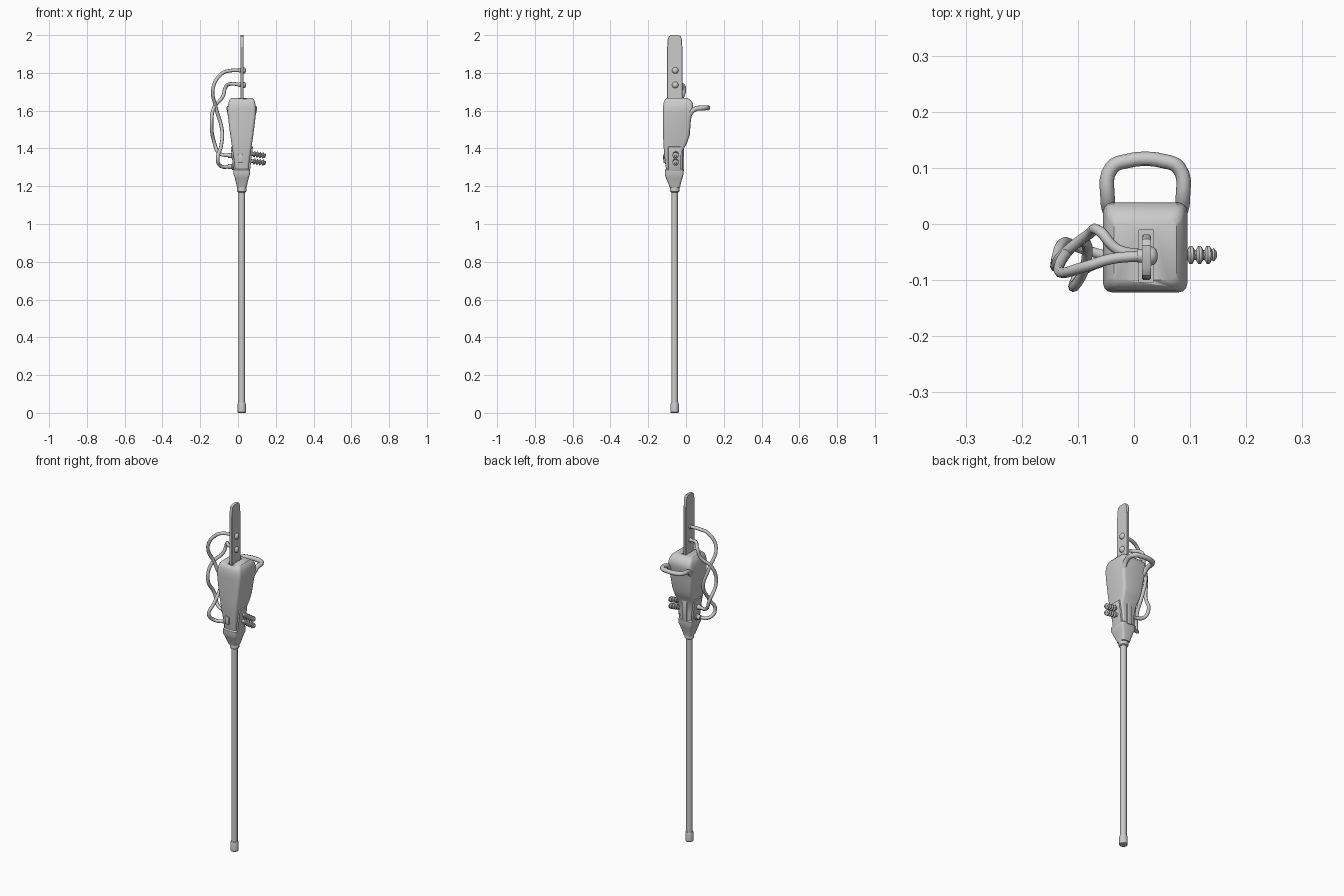
import bpy, bmesh, math
from mathutils import Matrix, Vector

if "Cube" in bpy.data.objects:
    bpy.data.objects.remove(bpy.data.objects["Cube"])

CX, CY = 0.02, -0.06


def finish(name, bm, angle=35):
    bmesh.ops.recalc_face_normals(bm, faces=bm.faces)
    me = bpy.data.meshes.new(name)
    bm.to_mesh(me)
    bm.free()
    ob = bpy.data.objects.new(name, me)
    bpy.context.collection.objects.link(ob)
    smooth(ob, angle)
    return ob


def smooth(ob, angle=35):
    bpy.ops.object.select_all(action='DESELECT')
    ob.select_set(True)
    bpy.context.view_layer.objects.active = ob
    bpy.ops.object.shade_smooth_by_angle(angle=math.radians(angle))


def skin(name, rings, angle=35):
    bm = bmesh.new()
    loops = [[bm.verts.new(p) for p in r] for r in rings]
    n = len(loops[0])
    for a, b in zip(loops, loops[1:]):
        for i in range(n):
            bm.faces.new((a[i], a[(i + 1) % n], b[(i + 1) % n], b[i]))
    bm.faces.new(loops[0])
    bm.faces.new(loops[-1])
    return finish(name, bm, angle)


def lathe(name, profile, start, axis=(0, 0, 1), n=16):
    """Revolve (radius, distance) pairs about an axis."""
    rot = Vector(axis).to_track_quat('Z', 'Y').to_matrix()
    rings = [[rot @ Vector((r * math.cos(2 * math.pi * i / n),
                            r * math.sin(2 * math.pi * i / n), h)) + Vector(start)
              for i in range(n)] for r, h in profile]
    return skin(name, rings)


def loft(name, sections, angle=35):
    """Stack rounded rectangles: z, half width, y min, y max, corner radius."""
    rings = []
    for z, hw, y0, y1, c in sections:
        ring = []
        for k, (x, y) in enumerate([(hw - c, y1 - c), (c - hw, y1 - c),
                                    (c - hw, y0 + c), (hw - c, y0 + c)]):
            for j in range(4):
                t = math.pi / 2 * (k + j / 3)
                ring.append((CX + x + c * math.cos(t), y + c * math.sin(t), z))
        rings.append(ring)
    return skin(name, rings, angle)


def box(name, centre, size, rot=0, bevel=0.003):
    bm = bmesh.new()
    bmesh.ops.create_cube(bm, size=1, matrix=Matrix.Translation(centre)
                          @ Matrix.Rotation(rot, 4, 'Y') @ Matrix.Diagonal((*size, 1)))
    if bevel:
        bmesh.ops.bevel(bm, geom=bm.edges[:], offset=bevel, segments=2,
                        affect='EDGES', profile=0.5)
    return finish(name, bm)


def tube(name, pts, radius):
    cu = bpy.data.curves.new(name, 'CURVE')
    cu.dimensions = '3D'
    cu.bevel_depth, cu.bevel_resolution, cu.resolution_u = radius, 2, 5
    cu.use_fill_caps = True
    sp = cu.splines.new('BEZIER')
    sp.bezier_points.add(len(pts) - 1)
    for b, p in zip(sp.bezier_points, pts):
        b.co = p
        b.handle_left_type = b.handle_right_type = 'AUTO'
    ob = bpy.data.objects.new(name, cu)
    bpy.context.collection.objects.link(ob)
    bpy.ops.object.select_all(action='DESELECT')
    ob.select_set(True)
    bpy.context.view_layer.objects.active = ob
    bpy.ops.object.convert(target='MESH')
    smooth(bpy.context.object, 50)


# Pole with end cap and upper collar
lathe('pole', [(0.017, 0.03), (0.017, 1.2)], (CX, CY, 0))
lathe('end_cap', [(0.019, 0), (0.022, 0.004), (0.022, 0.045), (0.019, 0.055)], (CX, CY, 0))
lathe('collar', [(0.019, 0), (0.025, 0.004), (0.025, 0.022), (0.022, 0.035)], (CX, CY, 1.168))

# Socket holding the pole
loft('socket', [(1.192, 0.024, -0.087, -0.031, 0.012), (1.205, 0.028, -0.09, -0.03, 0.012),
                (1.245, 0.037, -0.107, -0.018, 0.012), (1.262, 0.043, -0.112, -0.014, 0.01),
                (1.285, 0.043, -0.112, -0.014, 0.01), (1.292, 0.037, -0.106, -0.02, 0.01)])

# Tapering housing
housing = loft('housing', [
    (1.275, 0.034, -0.104, -0.018, 0.01), (1.33, 0.04, -0.111, -0.018, 0.012),
    (1.39, 0.049, -0.117, -0.016, 0.014), (1.43, 0.055, -0.12, 0.006, 0.015),
    (1.47, 0.061, -0.121, 0.02, 0.016), (1.54, 0.07, -0.122, 0.025, 0.016),
    (1.59, 0.075, -0.122, 0.033, 0.016), (1.615, 0.075, -0.122, 0.038, 0.016),
    (1.64, 0.071, -0.119, 0.036, 0.016), (1.657, 0.066, -0.113, 0.022, 0.016),
    (1.668, 0.056, -0.1, 0.008, 0.014)], 40)

# Slot in the housing top
cutter = box('slot_cutter', (CX + 0.002, CY + 0.003, 1.67), (0.026, 0.092, 0.09), bevel=0)
cutter.hide_render = True
cutter.hide_set(True)
cut = housing.modifiers.new('slot', 'BOOLEAN')
cut.object, cut.operation = cutter, 'DIFFERENCE'

# Blade with rounded tip
outline = [(-0.1, 1.6), (-0.1, 1.93), (-0.097, 1.975), (-0.092, 1.992), (-0.08, 2.0),
           (-0.038, 2.0), (-0.027, 1.992), (-0.022, 1.975), (-0.019, 1.93), (-0.019, 1.6)]
skin('blade', [[(x, CY + (y - CY) * s, z) for y, z in outline]
               for x, s in ((0.014, 0.94), (0.017, 1), (0.027, 1), (0.03, 0.94))])

# Terminals through the blade, and cable fittings
for i, z in enumerate((1.813, 1.736)):
    lathe(f'blade_stud_{i}', [(0.012, -0.016), (0.012, 0.008), (0.017, 0.009), (0.016, 0.014),
                              (0.011, 0.019), (0.004, 0.021)], (CX + 0.001, -0.057, z), (1, 0, 0))
for i, z in enumerate((1.362, 1.304)):
    lathe(f'cable_fitting_{i}', [(0.018, 0), (0.018, 0.022), (0.013, 0.026), (0.013, 0.045)],
          (-0.008, CY, z), (-1, 0, 0), 12)

# Two crossing cables
tube('cable_outer', [(0.014, -0.057, 1.813), (-0.04, -0.062, 1.812), (-0.087, -0.076, 1.795),
                     (-0.132, -0.086, 1.72), (-0.115, -0.045, 1.61), (-0.085, -0.035, 1.5),
                     (-0.09, -0.085, 1.41), (-0.108, -0.112, 1.345), (-0.09, -0.082, 1.306),
                     (-0.035, CY, 1.304)], 0.0095)
tube('cable_inner', [(0.014, -0.055, 1.736), (-0.03, -0.045, 1.742), (-0.062, -0.012, 1.73),
                     (-0.08, -0.018, 1.675), (-0.127, -0.055, 1.617), (-0.14, -0.075, 1.525),
                     (-0.125, -0.033, 1.43), (-0.1, -0.042, 1.375), (-0.04, CY, 1.362)], 0.0095)

# Carrying handle
half = [(-0.04, 0.012, 1.57), (-0.047, 0.045, 1.607), (-0.04, 0.1, 1.615), (-0.008, 0.113, 1.615)]
tube('handle', half + [(CX, 0.116, 1.615)] + [(2 * CX - x, y, z) for x, y, z in half[::-1]], 0.013)

# Side brackets and a cross strap on the front and back
for s in (-1, 1):
    box(f'side_bracket_{s}', (CX + s * 0.043, CY, 1.345), (0.016, 0.068, 0.13), s * 0.12)
box('back_rib', (CX, -0.019, 1.345), (0.03, 0.018, 0.13))
box('front_latch', (CX - 0.008, -0.114, 1.345), (0.026, 0.012, 0.045))

# Ribbed insulators
ribs = [(0.013, 0)]
for k in range(4):
    h = 0.028 + k * 0.0155
    ribs += [(0.009, h), (0.016, h + 0.004), (0.016, h + 0.009), (0.009, h + 0.013)]
ribs += [(0.012, 0.091), (0.006, 0.096)]
for i, z in enumerate((1.374, 1.336)):
    lathe(f'insulator_{i}', ribs, (0.052, -0.055, z), (1, 0, -0.14))
